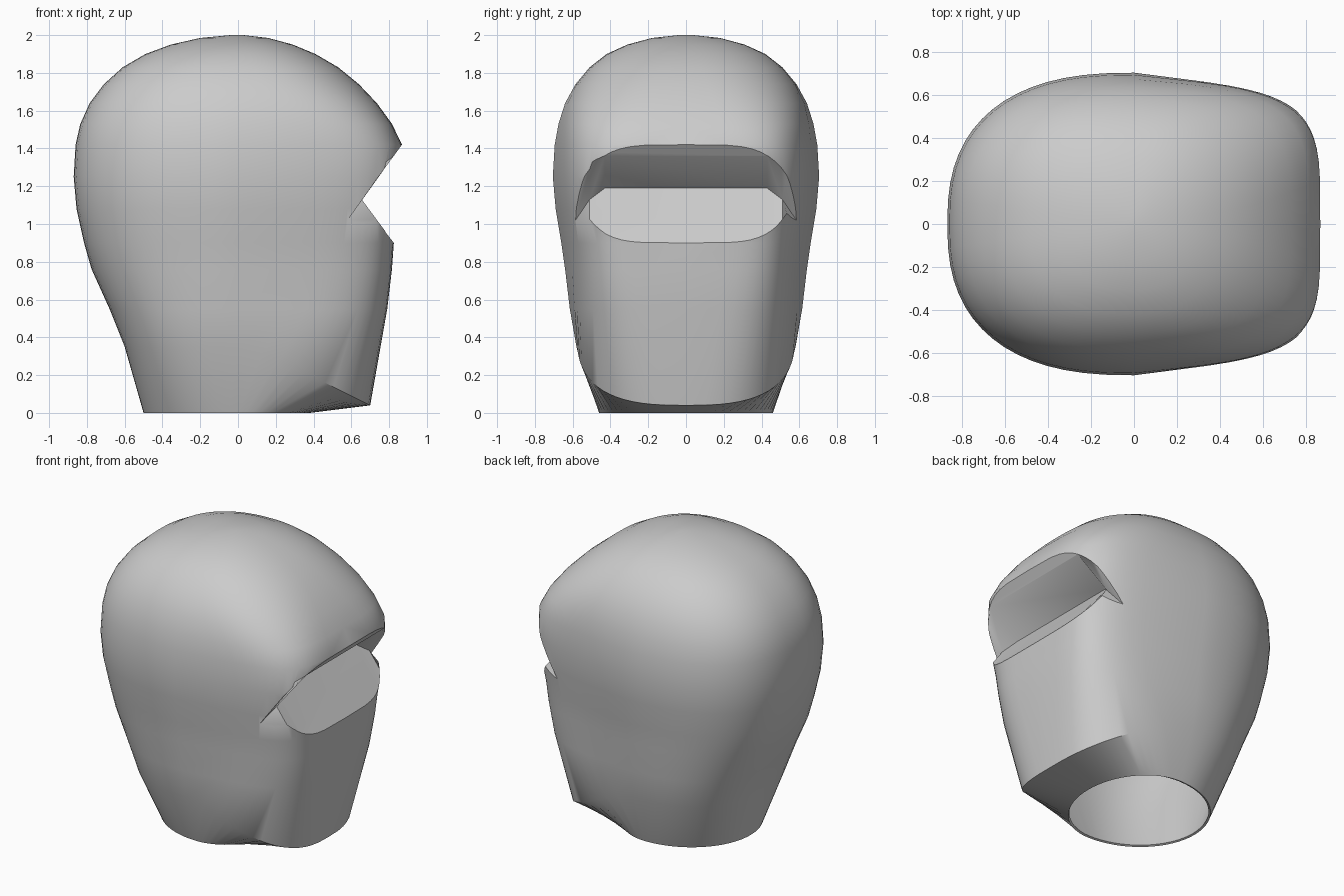
import bpy, bmesh, math

cube = bpy.data.objects.get("Cube")
if cube:
    bpy.data.objects.remove(cube, do_unlink=True)

grey = bpy.data.materials.new("light_grey")
grey.use_nodes = True
colour = (0.6, 0.6, 0.6, 1)
grey.diffuse_color = colour
grey.node_tree.nodes["Principled BSDF"].inputs["Base Color"].default_value = colour

SIDES = 64


def loft(name, rings):
    """Bridge equal-sized loops of points and cap both ends."""
    bm = bmesh.new()
    loops = [[bm.verts.new(p) for p in ring] for ring in rings]
    n = len(loops[0])
    for a, b in zip(loops, loops[1:]):
        for i in range(n):
            j = (i + 1) % n
            bm.faces.new((a[i], a[j], b[j], b[i]))
    bm.faces.new(loops[0])
    bm.faces.new(loops[-1])
    bmesh.ops.recalc_face_normals(bm, faces=bm.faces)
    mesh = bpy.data.meshes.new(name)
    bm.to_mesh(mesh)
    bm.free()
    obj = bpy.data.objects.new(name, mesh)
    bpy.context.collection.objects.link(obj)
    mesh.materials.append(grey)
    return obj


def head_ring(z, back, front, half, square, jaw=False):
    """Ring that narrows to a squarer face; the jaw ring dips to the chin."""
    points = []
    taper = 0.16 * (square - 2) / 3
    for i in range(SIDES):
        a = 2 * math.pi * i / SIDES
        c, s = math.cos(a), math.sin(a)
        n = square if c > 0 else min(square, 2.5)
        x = math.copysign(abs(c) ** (2 / n), c) * (front if c > 0 else back)
        y = math.copysign(abs(s) ** (2 / n), s) * half
        y *= 1 - taper * max(x, 0) / front
        points.append((x, y, min(z, 0.04 + 0.5 * (front - x)) if jaw else z))
    return points


# Height, back reach, front reach, half width, squareness of the face
sections = [
    (0.55, 0.68, 0.79, 0.615, 4.2),
    (0.76, 0.775, 0.815, 0.64, 4.8),
    (0.90, 0.815, 0.825, 0.66, 5.0),
    (1.08, 0.855, 0.85, 0.69, 5.0),
    (1.25, 0.87, 0.87, 0.705, 4.9),
    (1.42, 0.86, 0.868, 0.695, 4.5),
    (1.53, 0.835, 0.815, 0.675, 4.0),
    (1.64, 0.785, 0.735, 0.64, 3.4),
    (1.74, 0.71, 0.64, 0.585, 2.9),
    (1.83, 0.61, 0.53, 0.51, 2.6),
    (1.90, 0.49, 0.41, 0.42, 2.4),
    (1.95, 0.355, 0.29, 0.31, 2.3),
    (1.985, 0.2, 0.16, 0.18, 2.2),
    (2.0, 0.04, 0.03, 0.04, 2.0),
]
rings = [head_ring(0, 0.5, 0.38, 0.46, 2.0),
         head_ring(0.35, 0.6, 0.70, 0.58, 2.8, jaw=True)]
rings += [head_ring(*s) for s in sections]
head = loft("hooded_head", rings)

# Wedge that cuts the eye opening, tapering down to its outer corners
half_apexes = [(0.75, 0.57, 1.01), (0.585, 0.58, 1.02), (0.51, 0.655, 1.13), (0.43, 0.6, 1.19)]
apexes = half_apexes + [(-y, x, z) for y, x, z in reversed(half_apexes)]
wedge = [[(x, y, z), (0.8245, y, 1.36), (1.23, y, 1.92),
          (1.23, y, 0.35), (0.825, y, 0.9)] for y, x, z in apexes]
cutter = loft("eye_opening_cutter", wedge)
cutter.hide_render = True
cutter.hide_set(True)

bpy.context.view_layer.objects.active = head
head.select_set(True)
cut = head.modifiers.new("eye_opening", 'BOOLEAN')
cut.operation = 'DIFFERENCE'
cut.solver = 'EXACT'
cut.object = cutter
bpy.ops.object.modifier_apply(modifier=cut.name)
bpy.data.objects.remove(cutter, do_unlink=True)

# Open the neck and give the shell a thin wall
bm = bmesh.new()
bm.from_mesh(head.data)
base = [f for f in bm.faces if all(v.co.z < 0.001 for v in f.verts)]
bmesh.ops.delete(bm, geom=base, context='FACES_ONLY')
bm.to_mesh(head.data)
bm.free()
wall = head.modifiers.new("wall", 'SOLIDIFY')
wall.thickness = 0.015
wall.offset = -1
bpy.ops.object.modifier_apply(modifier=wall.name)
bpy.ops.object.shade_smooth_by_angle(angle=math.radians(35))
